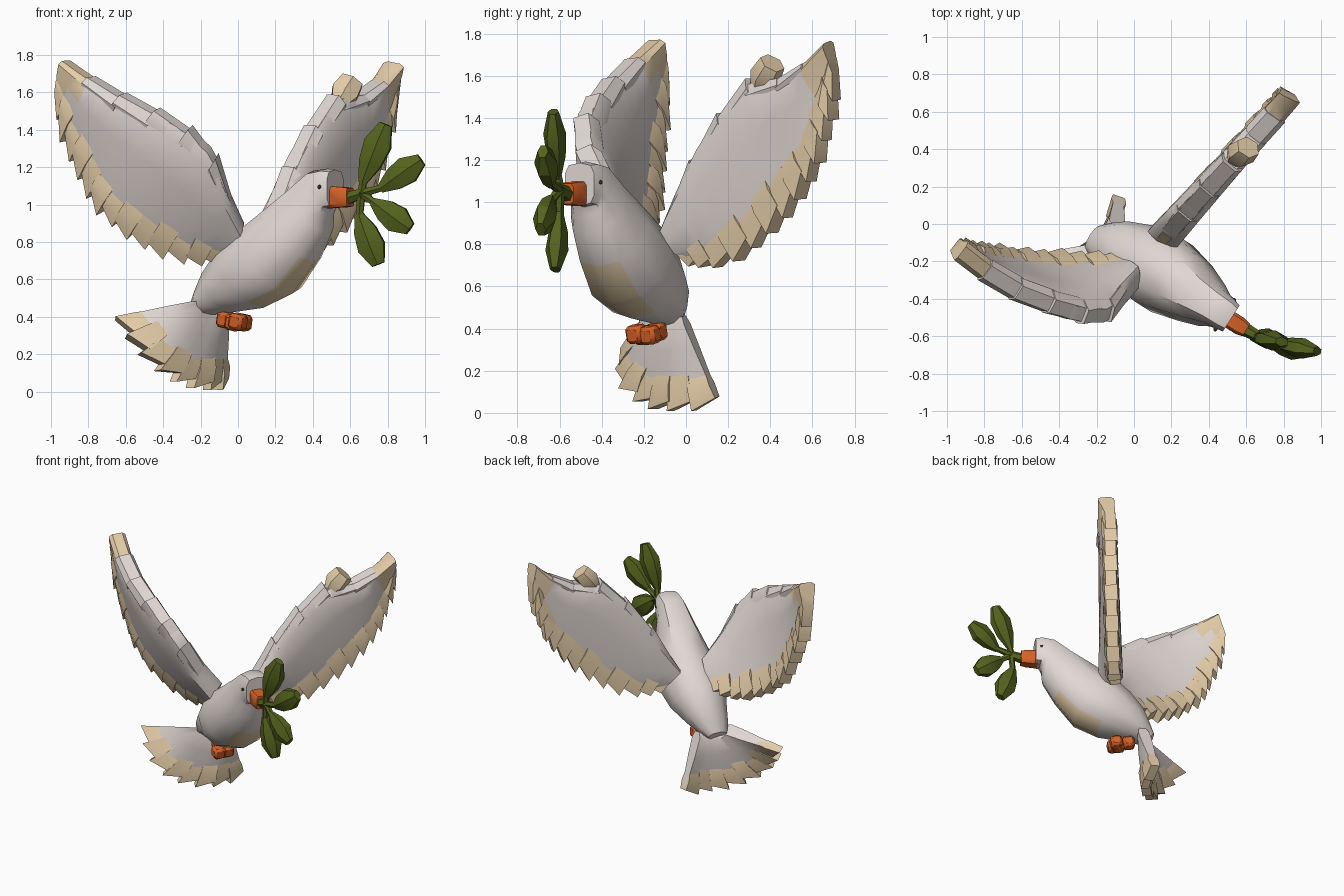
import bpy, bmesh, math, random
from mathutils import Vector as V

random.seed(4)
cube = bpy.data.objects.get("Cube")
if cube:
    bpy.data.objects.remove(cube)


def material(name, rgb):
    m = bpy.data.materials.new(name)
    m.use_nodes = True
    m.diffuse_color = (*rgb, 1)
    m.node_tree.nodes["Principled BSDF"].inputs["Base Color"].default_value = (*rgb, 1)
    return m


WHITE = material("warm white", (0.76, 0.69, 0.66))
TAN = material("pale tan", (0.78, 0.61, 0.39))
ORANGE = material("orange", (0.68, 0.12, 0.02))
GREEN = material("leaf green", (0.09, 0.125, 0.012))
DARK = material("eye olive", (0.08, 0.09, 0.01))


def finish(name, bm, mats, rule=None, angle=40):
    """Turn a bmesh into an object; rule picks the material of each face."""
    bmesh.ops.recalc_face_normals(bm, faces=bm.faces)
    if rule:
        for f in bm.faces:
            f.material_index = int(rule(f))
    mesh = bpy.data.meshes.new(name)
    bm.to_mesh(mesh)
    bm.free()
    for m in mats:
        mesh.materials.append(m)
    ob = bpy.data.objects.new(name, mesh)
    bpy.context.collection.objects.link(ob)
    bpy.ops.object.select_all(action='DESELECT')
    ob.select_set(True)
    bpy.context.view_layer.objects.active = ob
    bpy.ops.object.shade_smooth_by_angle(angle=math.radians(angle))


def loft(bm, rings):
    """Skin closed rings of points and cap both ends."""
    vs = [[bm.verts.new(p) for p in r] for r in rings]
    n = len(vs[0])
    for a, b in zip(vs, vs[1:]):
        for i in range(n):
            j = (i + 1) % n
            bm.faces.new((a[i], a[j], b[j], b[i]))
    bm.faces.new(vs[0])
    bm.faces.new(vs[-1])


def ring(c, side, up, w, h, n, power=1.0):
    """Ellipse of n points; a power below one makes it boxier."""
    pts = []
    for i in range(n):
        a = math.tau * (i + 0.5) / n
        s, t = (math.copysign(abs(k) ** power, k) for k in (math.cos(a), math.sin(a)))
        pts.append(V(c) + side * w * s + up * h * t)
    return pts


def sample(pts, u):
    """Point at fraction u along a list of evenly weighted points."""
    k = min(max(u, 0), 1) * (len(pts) - 1)
    i = min(int(k), len(pts) - 2)
    return V(pts[i]).lerp(V(pts[i + 1]), k - i)


def fan(name, lead, trail, feathers, thick, root, tan_len, tip_tan, coverts=0):
    """Thick panel between two edges with stepped tan feather tips."""
    def point(u, c):
        a = sample(lead, u)
        return a + (sample(trail, u) - a) * c

    def normal(u):
        span = point(min(u + 0.1, 1), 0.5) - point(max(u - 0.1, 0), 0.5)
        return span.cross(point(u, 1) - point(u, 0)).normalized()

    # panel
    bm = bmesh.new()
    rows = []
    chord = ((0, 0.6), (0.1, 1), (0.4, 0.9), (0.75, 0.65), (0.95, 0.4))
    for i in range(feathers + 1):
        u = i / feathers
        n = normal(u) * (root + (thick - root) * min(1, u * 1.3))
        rows.append([point(u, c) + n * k for c, k in chord] +
                    [point(u, c) - n * k for c, k in reversed(chord)])
    loft(bm, rows)
    tip = point(1, 0)
    finish(name + "_panel", bm, [WHITE, TAN],
           lambda f: (f.calc_center_median() - tip).length < tip_tan)

    def block(bm, u0, u1, spans, half):
        rings = []
        for u, (c0, c1) in zip((u0, u1), spans):
            n = normal(u) * half
            mid = (c0 + c1) / 2
            rings.append([point(u, c0) + n * 0.6, point(u, mid) + n, point(u, c1) + n * 0.8,
                          point(u, c1) - n * 0.8, point(u, mid) - n, point(u, c0) - n * 0.6])
        loft(bm, rings)

    # feather tips, alternately thick and thin
    bm = bmesh.new()
    for i in range(feathers):
        u0, u1 = i / feathers, (i + 1.1) / feathers
        size = (point(u0, 1) - point(u0, 0)).length
        c_in = 1 - tan_len * random.uniform(0.75, 1.25) / size
        out = random.uniform(0.04, 0.06) / size
        block(bm, u0, min(u1, 1), ((c_in, 1 + out), (c_in, 1 - out * 0.1)),
              thick * (0.95 if i % 2 else 0.8))
    finish(name + "_feather_tips", bm, [TAN])

    # stepped coverts along the leading edge
    if coverts:
        bm = bmesh.new()
        for i in range(coverts):
            u0, u1 = 0.1 + 0.75 * i / coverts, 0.1 + 0.75 * (i + 1.1) / coverts
            block(bm, u0, u1, ((0.0, 0.2), (-0.03, 0.16)), thick * 1.12)
        finish(name + "_coverts", bm, [WHITE])


# body: rings of x, y, z, half width, half height, pitch in degrees, roundness
FORWARD = V((0.84, -0.54, 0)).normalized()
SIDE = V((0.54, 0.84, 0)).normalized()
UP = V((0, 0, 1))
body = ((-0.22, -0.07, 0.44, 0.07, 0.04, 30, 0.95), (-0.17, -0.09, 0.48, 0.11, 0.08, 32, 0.95),
        (-0.09, -0.12, 0.54, 0.15, 0.14, 35, 0.95), (0.03, -0.19, 0.61, 0.20, 0.205, 38, 0.95),
        (0.16, -0.265, 0.70, 0.22, 0.235, 42, 0.95), (0.285, -0.345, 0.84, 0.18, 0.205, 45, 0.9),
        (0.385, -0.415, 0.97, 0.135, 0.165, 42, 0.85), (0.44, -0.45, 1.06, 0.105, 0.13, 22, 0.7),
        (0.485, -0.48, 1.085, 0.095, 0.108, 3, 0.6), (0.52, -0.505, 1.085, 0.085, 0.102, 0, 0.6))
rings = []
for x, y, z, w, h, pitch, power in body:
    a = math.radians(pitch)
    up = UP * math.cos(a) - FORWARD * math.sin(a)
    rings.append(ring((x, y, z), SIDE, up, w, h, 10, power))
bm = bmesh.new()
loft(bm, rings)
BELLY = (FORWARD - UP).normalized()
finish("body", bm, [WHITE, TAN],
       lambda f: f.normal.dot(BELLY) > 0.82 and 0.42 < f.calc_center_median().z < 0.75)

# wings
fan("right_wing",
    ((0.03, -.30, .88), (-.07, -.42, 1.1), (-.13, -.49, 1.27), (-.28, -.49, 1.41),
     (-.45, -.43, 1.50), (-.62, -.36, 1.58), (-.78, -.26, 1.67), (-.92, -.15, 1.77)),
    ((-.08, -.20, .72), (-.25, -.20, .73), (-.44, -.19, .79), (-.61, -.18, .89),
     (-.74, -.16, 1.03), (-.83, -.145, 1.2), (-.91, -.13, 1.4), (-.96, -.11, 1.6)),
    13, 0.06, 0.075, 0.15, 0.2, 5)
left_lead = ((-.1, .85), (-.03, 1.02), (.06, 1.22), (.19, 1.43), (.32, 1.58), (.46, 1.58),
             (.57, 1.65), (.67, 1.76))
left_trail = ((0, .74), (.12, .72), (.29, .8), (.43, .94), (.55, 1.09), (.63, 1.25),
              (.68, 1.45), (.71, 1.62))
fan("left_wing", [(0.23 + 0.9 * y, y, z) for y, z in left_lead],
    [(0.185 + 0.9 * y, y, z) for y, z in left_trail], 13, 0.062, 0.09, 0.15, 0.23, 5)

# tail
fan("tail", ((-.21, -.15, .47), (-.20, -.12, .46), (-.18, -.09, .45), (-.15, -.06, .44),
             (-.12, -.04, .45), (-.09, -.01, .46)),
    ((-.61, -.21, .4), (-.53, -.30, .26), (-.39, -.27, .13), (-.26, -.16, .07),
     (-.13, -.04, .045), (-.08, .15, .07)), 8, 0.045, 0.05, 0.17, 0)

# beak
bm = bmesh.new()
loft(bm, [ring(V((0.55, -0.535, 1.04)) + FORWARD * d, SIDE, UP, w, h, 8, 0.4)
          for d, w, h in ((-0.06, 0.05, 0.06), (0.02, 0.05, 0.056), (0.06, 0.04, 0.05))])
finish("beak", bm, [ORANGE])

# eyes
for label, s in (("left_eye", 1), ("right_eye", -1)):
    bm = bmesh.new()
    bmesh.ops.create_icosphere(bm, subdivisions=1, radius=0.012)
    bmesh.ops.translate(bm, verts=bm.verts, vec=V((0.485, -0.485, 1.095)) + SIDE * s * 0.093)
    finish(label, bm, [DARK])

# feet
bm = bmesh.new()
tilt = V((1, 0, 0.2)).rotation_difference(FORWARD).to_matrix()
for x, y, z in ((-.065, -.14, .385), (-.02, -.2, .37), (.025, -.17, .37), (.0, -.235, .375)):
    made = bmesh.ops.create_cube(bm, size=0.085)["verts"]
    bmesh.ops.rotate(bm, verts=made, matrix=tilt)
    bmesh.ops.translate(bm, verts=made, vec=(x, y, z))
bmesh.ops.bevel(bm, geom=bm.edges[:], offset=0.016, segments=1, affect='EDGES')
finish("feet", bm, [ORANGE])


def spindle(bm, a, b, profile, n=6, flat=1.0):
    """Skin a straight part from a to b with (fraction, radius) pairs."""
    a, b = V(a), V(b)
    axis = (b - a).normalized()
    depth = V((0.15, 1, 0))
    depth = (depth - axis * depth.dot(axis)).normalized()
    loft(bm, [ring(a.lerp(b, t), axis.cross(depth), depth, r, r * flat, n)
              for t, r in profile])


# raised feather on the left wing's leading edge
bm = bmesh.new()
spindle(bm, (0.53, 0.34, 1.53), (0.61, 0.41, 1.66), ((0, 0.04), (0.5, 0.085), (1, 0.07)), flat=0.9)
finish("left_wing_raised_feather", bm, [TAN])

# olive sprig: twig with four leaves
node = (0.66, -0.60, 1.06)
leaves = (((.67, -.61, 1.13), (.79, -.63, 1.43)), ((.77, -.64, 1.09), (.98, -.68, 1.24)),
          ((.73, -.64, 1.01), (.92, -.69, .87)), ((.65, -.60, .94), (.75, -.62, .68)))
bm = bmesh.new()
spindle(bm, (0.57, -0.55, 1.03), node, ((0, 0.04), (1, 0.03)))
for base, tip in leaves:
    spindle(bm, node, base, ((0, 0.025), (1, 0.02)))
finish("twig", bm, [GREEN])
for i, (base, tip) in enumerate(leaves):
    bm = bmesh.new()
    spindle(bm, base, tip, ((-0.05, 0.025), (0.3, 0.07), (0.65, 0.085), (1, 0.04)), flat=0.65)
    finish("leaf_%d" % (i + 1), bm, [GREEN], angle=30)
